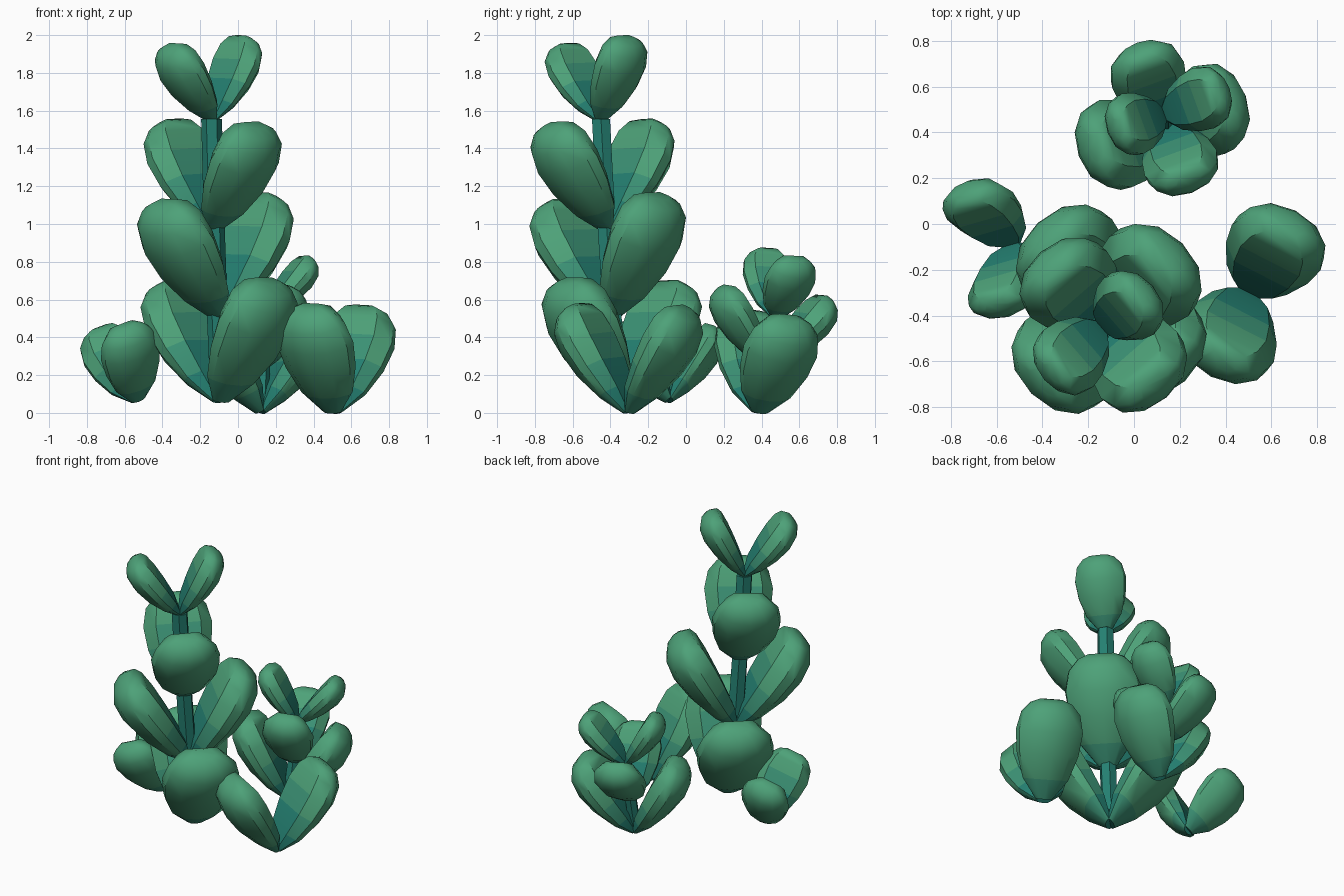
import bpy, bmesh, math
from mathutils import Vector

if "Cube" in bpy.data.objects:
    bpy.data.objects.remove(bpy.data.objects["Cube"])


def material(name, rgb):
    m = bpy.data.materials.new(name)
    m.diffuse_color = (*rgb, 1)
    m.use_nodes = True
    m.node_tree.nodes["Principled BSDF"].inputs["Base Color"].default_value = m.diffuse_color
    return m


MATS = [material("leaf_green", (0.075, 0.36, 0.19)),
        material("leaf_deep_green", (0.045, 0.29, 0.18)),
        material("leaf_teal", (0.018, 0.22, 0.17))]

# leaf stations: position along length, width, outer bulge, inner bulge
STATIONS = [(0, .24, .18, .15), (.2, .68, .56, .66), (.45, .92, .88, .88),
            (.68, 1, 1, 1), (.86, .88, .90, 1), (.96, .62, .62, .82), (1.0, .34, .22, .45)]
# cross-section: flat raised inner facet, sharp rim, domed outer side
SECTION = [(.66, -.48), (1, 0), (.96, .38), (.58, .84), (0, 1),
           (-.58, .84), (-.96, .38), (-1, 0), (-.66, -.48)]


def finish(name, bm, angle):
    bmesh.ops.recalc_face_normals(bm, faces=bm.faces)
    me = bpy.data.meshes.new(name)
    bm.to_mesh(me)
    bm.free()
    for m in MATS:
        me.materials.append(m)
    ob = bpy.data.objects.new(name, me)
    bpy.context.collection.objects.link(ob)
    bpy.ops.object.select_all(action='DESELECT')
    ob.select_set(True)
    bpy.context.view_layer.objects.active = ob
    bpy.ops.object.shade_smooth_by_angle(angle=math.radians(angle))


def leaf(name, base, azimuth, lean, length, tilt):
    """Plump spoon-shaped leaf rising from base, tilted away from the stem."""
    up = Vector((*lean, 1)).normalized()
    a, t = math.radians(azimuth), math.radians(tilt)
    out = Vector((math.cos(a), math.sin(a), 0))
    out = (out - up * out.dot(up)).normalized()
    side = up.cross(out)
    along = up * math.cos(t) + out * math.sin(t)
    outer = out * math.cos(t) - up * math.sin(t)
    width, thick = length * .34, length * .25
    bm = bmesh.new()
    rings = []
    for s, w, h, g in STATIONS:
        rings.append([bm.verts.new(Vector(base) + along * s * length
                                   + side * u * w * width
                                   + outer * v * (h if v > 0 else g) * thick)
                      for u, v in SECTION])
    n = len(SECTION)
    for k, (r0, r1) in enumerate(zip(rings, rings[1:])):
        for i in range(n):
            j = (i + 1) % n
            f = bm.faces.new((r0[i], r0[j], r1[j], r1[i]))
            if i == n - 1:                      # inner facet
                f.material_index = 2 if k < 2 else 1 if k < 3 else 0
            elif i in (0, n - 2):               # bevel beside the rim
                f.material_index = 2 if k < 1 else 1 if k < 2 else 0
            else:                               # outer dome
                f.material_index = 1 if k == 0 else 0
    bm.faces.new(rings[0]).material_index = 2
    bm.faces.new(rings[-1])
    finish(name, bm, 38)


def stem(name, points, radius):
    """Six-sided stem through the leaf joints."""
    bm = bmesh.new()
    rings = [[bm.verts.new(Vector(p) + Vector((math.cos(i * math.pi / 3),
              math.sin(i * math.pi / 3), 0)) * radius) for i in range(6)]
             for p in points]
    for r0, r1 in zip(rings, rings[1:]):
        for i in range(6):
            j = (i + 1) % 6
            bm.faces.new((r0[i], r0[j], r1[j], r1[i]))
    bm.faces.new(rings[0])
    bm.faces.new(rings[-1])
    for f in bm.faces:
        f.material_index = 2
    finish(name, bm, 30)


# each plant: list of leaf pairs (joint, azimuth, lean, leaf length, tilt)
PLANTS = {
    "tall_plant": [((-.09, -.345, .07), 133, (-.02, .01), .73, 32),
                   ((-.11, -.39, .52), 45, (-.02, -.05), .72, 32),
                   ((-.125, -.42, .98), 131, (-.02, -.05), .65, 32),
                   ((-.14, -.45, 1.555), 41, (-.05, -.08), .485, 32)],
    "back_plant": [((.12, .39, .01), 20, (.01, .10), .60, 32),
                   ((.13, .43, .25), 110, (.01, .11), .49, 38),
                   ((.13, .48, .51), 20, (.08, .06), .41, 36)],
    "right_plant": [((.50, -.30, .01), 63, (.05, -.01), .64, 31)],
    "left_plant": [((-.53, -.09, .07), 106, (-.36, -.06), .48, 32)],
}

for plant, pairs in PLANTS.items():
    for k, (joint, az, lean, length, tilt) in enumerate(pairs, 1):
        for half, turn in (("a", 0), ("b", 180)):
            leaf(f"{plant}_leaf_{k}{half}", joint, az + turn, lean, length, tilt)
    if len(pairs) > 1:
        stem(plant + "_stem", [p[0] for p in pairs], .055 if plant == "tall_plant" else .04)
